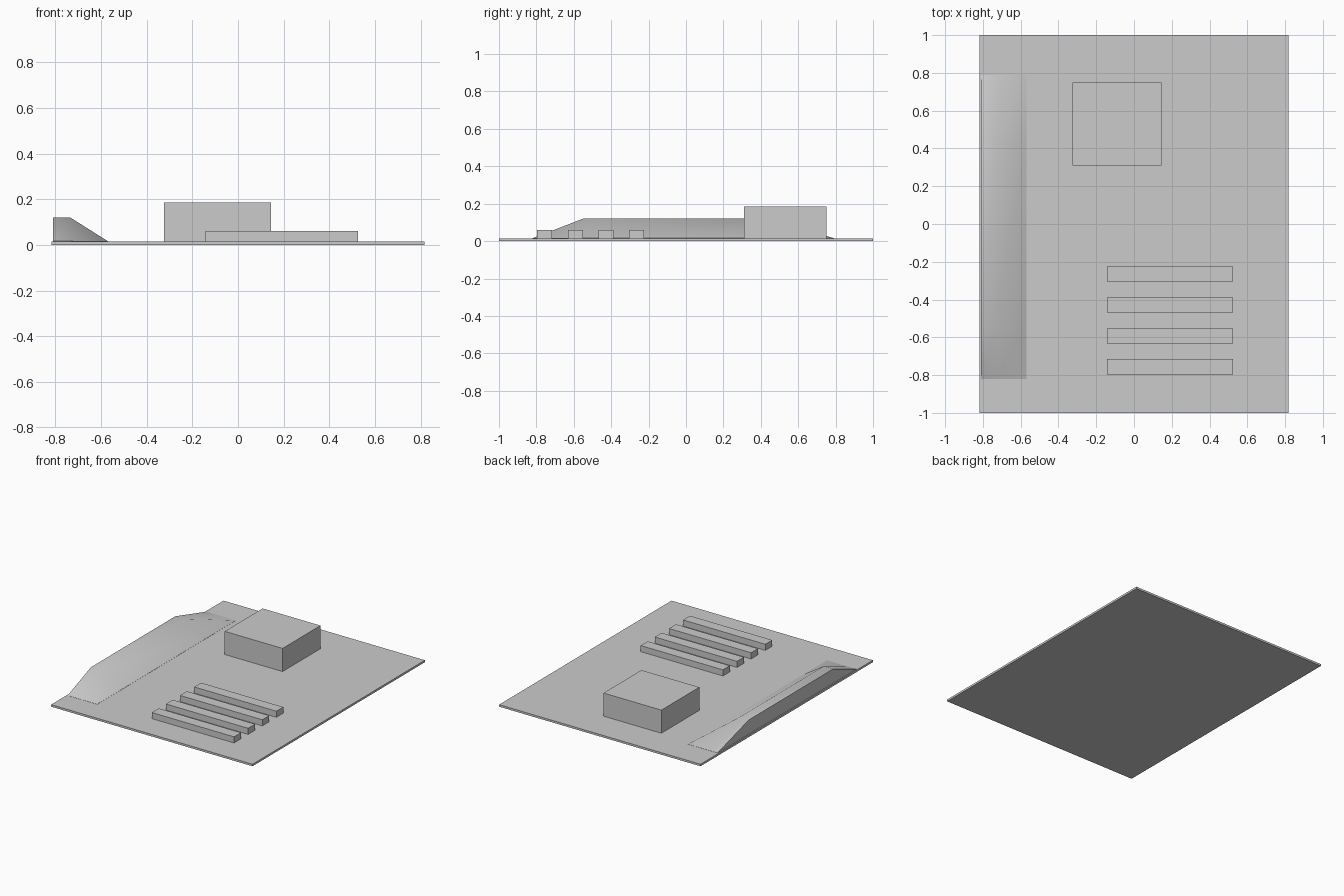
import bpy, bmesh
from math import radians

if "Cube" in bpy.data.objects:
    bpy.data.objects.remove(bpy.data.objects["Cube"])


def box(name, lo, hi):
    bm = bmesh.new()
    bmesh.ops.create_cube(bm, size=1)
    for v in bm.verts:
        v.co = [a + (c + 0.5) * (b - a) for c, a, b in zip(v.co, lo, hi)]
    return finish(name, bm)


def finish(name, bm):
    bmesh.ops.recalc_face_normals(bm, faces=bm.faces)
    mesh = bpy.data.meshes.new(name)
    bm.to_mesh(mesh)
    bm.free()
    ob = bpy.data.objects.new(name, mesh)
    bpy.context.collection.objects.link(ob)
    return ob


# circuit board and large block
BOARD_TOP = 0.015
box("board", (-0.818, -1, 0), (0.818, 1, BOARD_TOP))
box("cooler_block", (-0.325, 0.31, BOARD_TOP), (0.145, 0.75, 0.185))

# row of four slots
for i in range(4):
    y = -0.796 + i * 0.164
    box(f"slot_{i + 1}", (-0.143, y, BOARD_TOP), (0.525, y + 0.08, 0.06))

# sloped port cover along the left edge: hipped smooth top with an upright outer wall
XS = (-0.81, -0.735, -0.57)
YS = (-0.82, -0.55, 0.43, 0.79)
LOW, HIGH, BASE = 0.016, 0.12, 0.008
bm = bmesh.new()
grid = [[bm.verts.new((x, y, HIGH if i < 2 and j in (1, 2) else LOW))
         for j, y in enumerate(YS)] for i, x in enumerate(XS)]
for i in range(2):
    for j in range(3):
        bm.faces.new((grid[i][j], grid[i + 1][j], grid[i + 1][j + 1], grid[i][j + 1]))
rim = bmesh.ops.extrude_edge_only(bm, edges=[e for e in bm.edges if e.is_boundary])
for v in (g for g in rim["geom"] if isinstance(g, bmesh.types.BMVert)):
    v.co.z = BASE
bmesh.ops.holes_fill(bm, edges=[e for e in bm.edges if e.is_boundary], sides=0)
cover = finish("port_cover", bm)
bpy.context.view_layer.objects.active = cover
cover.select_set(True)
bpy.ops.object.shade_smooth_by_angle(angle=radians(50))
